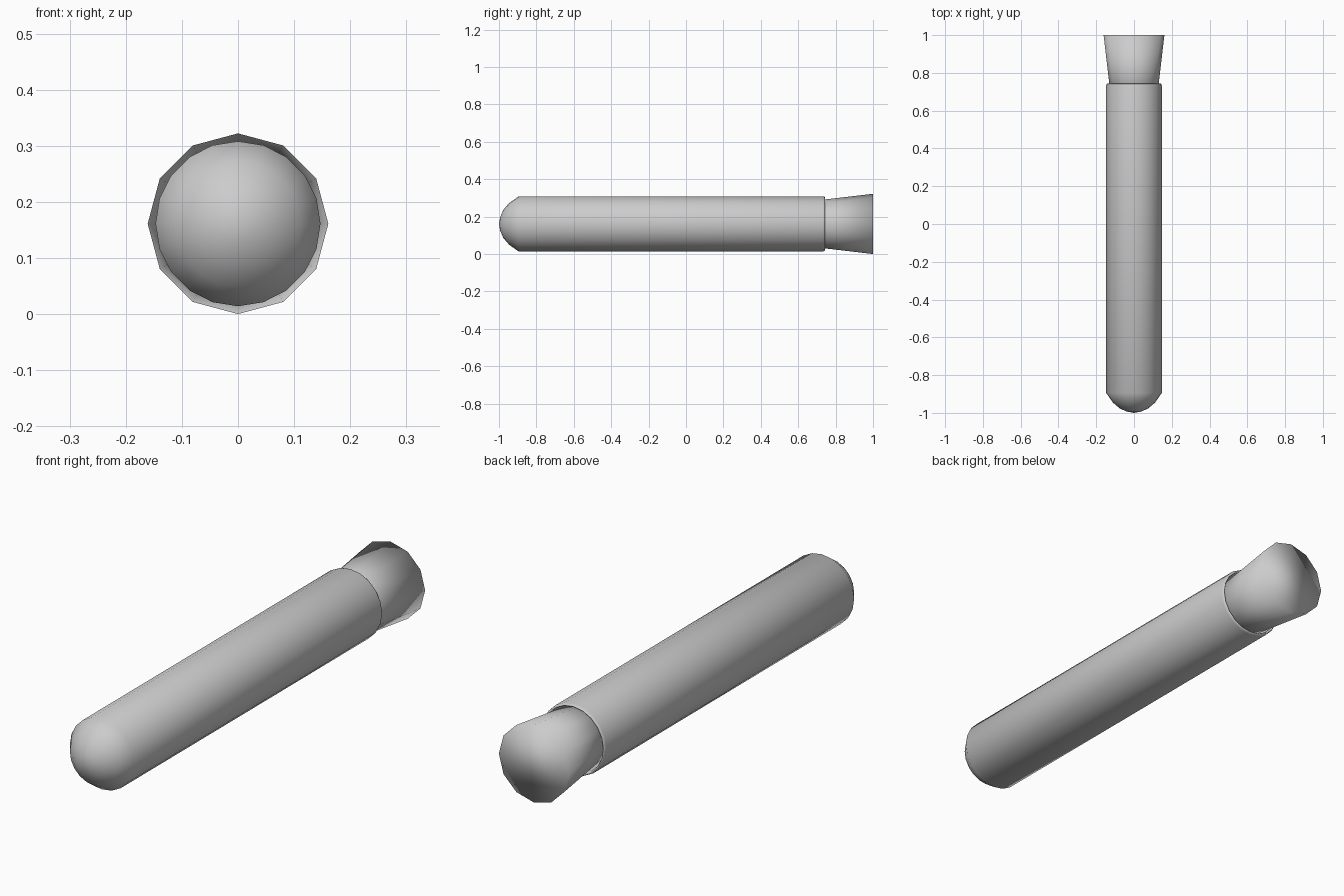
import bpy, math

if "Cube" in bpy.data.objects:
    bpy.data.objects.remove(bpy.data.objects["Cube"])

CZ = 0.161  # height of the shared axis


def lathe(name, profile, sides):
    """Spin (y, radius) points about the y axis; radius 0 makes a pole."""
    verts, faces, rings = [], [], []
    for y, r in profile:
        n = 1 if r == 0 else sides
        rings.append(list(range(len(verts), len(verts) + n)))
        for i in range(n):
            a = 2 * math.pi * i / sides
            verts.append((r * math.sin(a), y, CZ + r * math.cos(a)))
    for a, b in zip(rings, rings[1:]):
        for i in range(sides):
            j = (i + 1) % sides
            if len(a) == 1:
                faces.append((a[0], b[i], b[j]))
            elif len(b) == 1:
                faces.append((a[i], b[0], a[j]))
            else:
                faces.append((a[i], b[i], b[j], a[j]))
    # end caps
    if len(rings[0]) > 1:
        faces.append(rings[0])
    if len(rings[-1]) > 1:
        faces.append(rings[-1][::-1])
    mesh = bpy.data.meshes.new(name)
    mesh.from_pydata(verts, [], faces)
    mesh.flip_normals()
    mesh.shade_smooth()
    ob = bpy.data.objects.new(name, mesh)
    bpy.context.collection.objects.link(ob)
    return ob


# Glass tube: domed end, straight wall, rounded lip, inner wall and inner dome
R, W = 0.147, 0.011
dome = [(-1, 0), (-0.994, 0.035), (-0.977, 0.075), (-0.945, 0.112), (-0.895, R)]
lip = [(0.733, R), (0.740, R - 0.002), (0.744, R - 0.006), (0.740, R - 0.010),
       (0.733, R - W)]
inner = [(y + 0.012, r * (R - W) / R) for y, r in reversed(dome)]
tube = lathe("test_tube", dome + lip + inner, 20)

# Twelve-sided tapered stopper, its narrow end inside the tube
stopper = lathe("stopper", [(0.60, 0.114), (1.0, 0.161)], 12)
